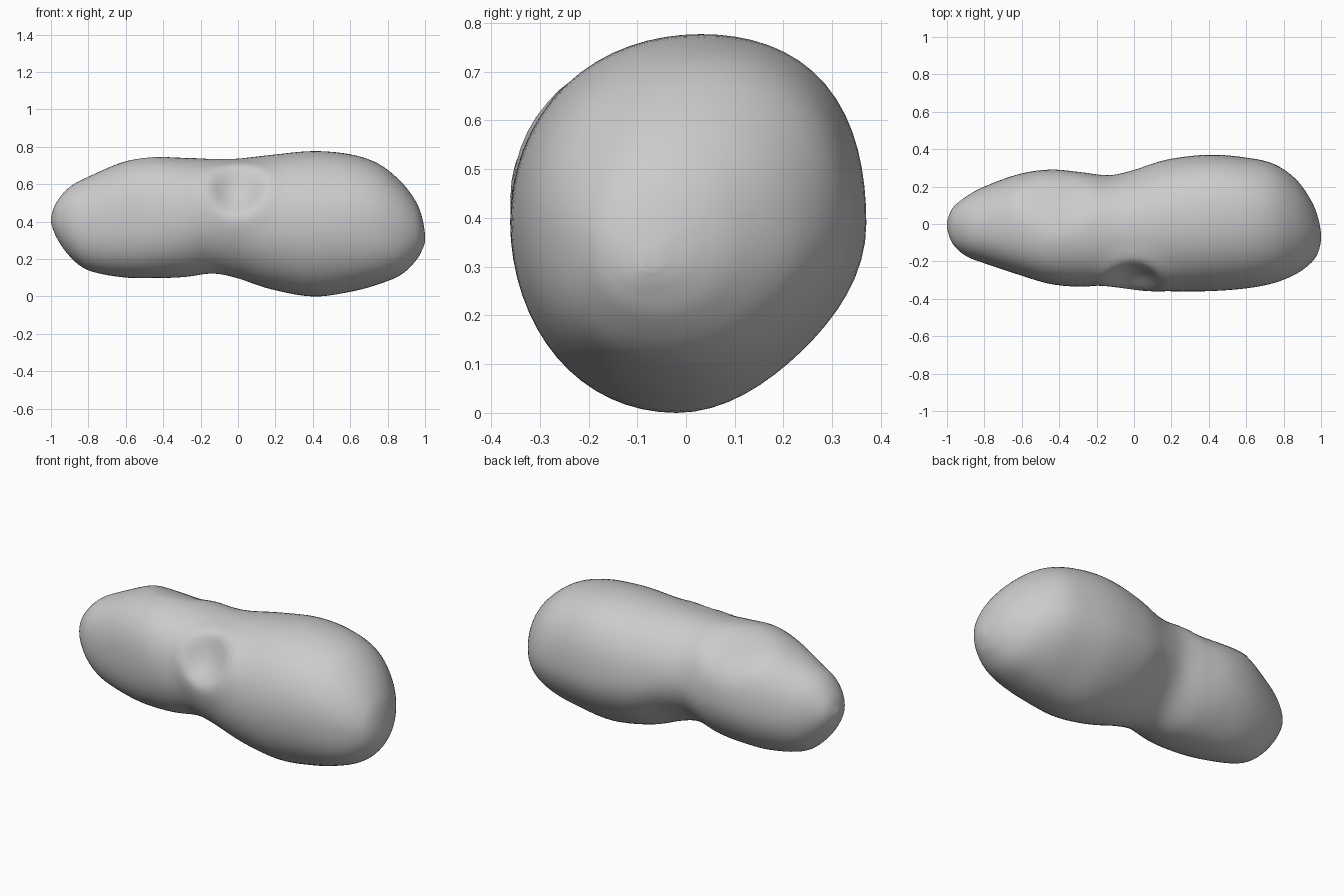
import bpy, bmesh, math
from mathutils import Vector

if "Cube" in bpy.data.objects:
    bpy.data.objects.remove(bpy.data.objects["Cube"])

# Body cross-sections: x, z top, z bottom, y back, y front
SECTIONS = [
    (-1.00, .425, .395, .015, -.025), (-.97, .505, .315, .085, -.105),
    (-.90, .585, .215, .145, -.17), (-.80, .64, .14, .20, -.21),
    (-.62, .715, .103, .265, -.27), (-.45, .747, .098, .29, -.32),
    (-.29, .74, .104, .277, -.335), (-.14, .735, .12, .262, -.327),
    (.00, .737, .095, .29, -.345), (.18, .757, .038, .345, -.359),
    (.40, .777, .0, .37, -.359), (.60, .76, .025, .355, -.344),
    (.75, .71, .065, .32, -.315), (.87, .615, .115, .235, -.265),
    (.95, .51, .19, .12, -.205), (.985, .42, .25, .03, -.15),
    (1.00, .335, .29, -.05, -.09)]
SIDES, STEPS = 64, 5


def spline(p, i, t):
    """Catmull-Rom point between p[i] and p[i+1]."""
    a, b, c, d = (p[max(0, min(len(p) - 1, k))] for k in range(i - 1, i + 3))
    return [.5 * (2 * q + (r - o) * t + (2 * o - 5 * q + 4 * r - s) * t * t
                  + (3 * q - o - 3 * r + s) * t ** 3)
            for o, q, r, s in zip(a, b, c, d)]


def bell(x, mid, width):
    return math.exp(-((x - mid) / width) ** 2)


def ring(sec):
    x, zt, zb, yb, yf = sec
    cy, cz = (yb + yf) / 2, (zt + zb) / 2
    ry, rz = (yb - yf) / 2, (zt - zb) / 2
    big, small = bell(x, .45, .45), bell(x, -.55, .4)
    neck, tip = bell(x, -.1, .2), bell(x, .82, .2)
    pts = []
    for k in range(SIDES):
        a = 2 * math.pi * k / SIDES
        c, s = math.cos(a), math.sin(a)
        # fullness of each diagonal corner of the section
        if s >= 0:
            f = (.04 * big + .04 * small - .02 * neck if c >= 0
                 else .03 * big + .07 * small)
        else:
            f = (-.05 * big - .02 * small - .01 * neck if c >= 0
                 else .05 * tip + .05 * small - .03 * neck)
        m = 1 + f * math.sin(2 * a) ** 2
        lean = .025 * big * s * abs(s)
        pts.append(Vector((x, cy + ry * c * m + lean, cz + rz * s * m)))
    return pts


def dent(bm, centre, direction, radius, depth, rim):
    """Press a rounded crater with a raised rim into the surface."""
    centre, n = Vector(centre), Vector(direction).normalized()
    for v in bm.verts:
        off = v.co - centre
        if off.dot(n) < -.25:
            continue
        d = (off - n * off.dot(n)).length / radius
        push = rim * bell(d, 1.1, .28)
        if d < 1:
            push -= depth * (1 - d * d) ** 1.7
        v.co += n * push


# Two-lobed rock body
bm = bmesh.new()
rows = [ring(spline(SECTIONS, i, t / STEPS))
        for i in range(len(SECTIONS) - 1) for t in range(STEPS)]
rows.append(ring(SECTIONS[-1]))
loops = [[bm.verts.new(p) for p in r] for r in rows]
for a, b in zip(loops, loops[1:]):
    for k in range(SIDES):
        j = (k + 1) % SIDES
        bm.faces.new((a[k], a[j], b[j], b[k]))
bm.faces.new(loops[0])
bm.faces.new(loops[-1])

# Craters: front one at the waist, shallow one on top of the small lobe
dent(bm, (.0, -.29, .57), (0, -.75, .66), .155, .06, .01)
dent(bm, (-.42, .13, .68), (0, .45, .9), .22, .03, .002)
# Hollow under the back of the waist
dent(bm, (-.06, .17, .2), (0, .7, -.7), .28, .018, .0)

bmesh.ops.recalc_face_normals(bm, faces=bm.faces)
mesh = bpy.data.meshes.new("asteroid_body")
bm.to_mesh(mesh)
bm.free()
mesh.shade_smooth()
bpy.context.collection.objects.link(bpy.data.objects.new("asteroid_body", mesh))
